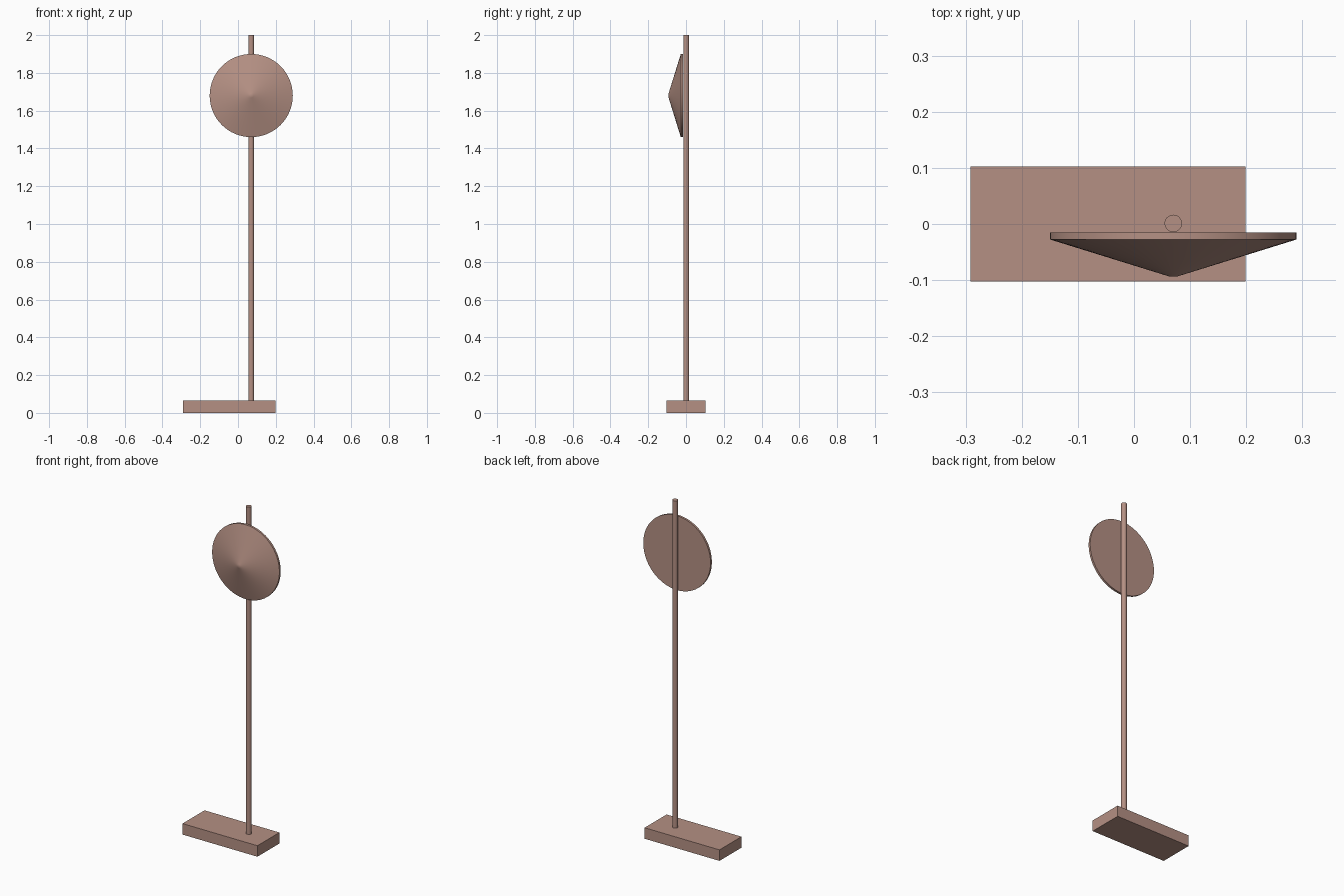
import bpy, bmesh, math
from mathutils import Matrix

if "Cube" in bpy.data.objects:
    bpy.data.objects.remove(bpy.data.objects["Cube"])

POLE_X = 0.07

mat = bpy.data.materials.new("dusty_brown")
mat.diffuse_color = (0.46, 0.28, 0.23, 1)
mat.use_nodes = True
mat.node_tree.nodes["Principled BSDF"].inputs["Base Color"].default_value = mat.diffuse_color


def finish(name, bm, smooth=None):
    bmesh.ops.recalc_face_normals(bm, faces=bm.faces)
    mesh = bpy.data.meshes.new(name)
    bm.to_mesh(mesh)
    bm.free()
    mesh.materials.append(mat)
    obj = bpy.data.objects.new(name, mesh)
    bpy.context.collection.objects.link(obj)
    if smooth:
        bpy.ops.object.select_all(action='DESELECT')
        obj.select_set(True)
        bpy.context.view_layer.objects.active = obj
        bpy.ops.object.shade_smooth_by_angle(angle=math.radians(smooth))
    return obj


def lathe(name, profile, matrix, segments, smooth):
    """Capped solid of revolution from (radius, height) points."""
    bm = bmesh.new()
    rings = [[bm.verts.new((r * math.cos(2 * math.pi * i / segments),
                            r * math.sin(2 * math.pi * i / segments), h))
              for i in range(segments)] for r, h in profile]
    for a, b in zip(rings, rings[1:]):
        for i in range(segments):
            j = (i + 1) % segments
            bm.faces.new((a[i], a[j], b[j], b[i]))
    bm.faces.new(rings[0][::-1])
    bm.faces.new(rings[-1])
    bm.transform(matrix)
    return finish(name, bm, smooth)


# Rectangular base slab
bm = bmesh.new()
bmesh.ops.create_cube(bm, size=1, matrix=Matrix.Translation((-0.046, 0, 0.0325))
                      @ Matrix.Diagonal((0.49, 0.205, 0.065, 1)))
finish("base", bm)

# Upright pole
lathe("pole", [(0.0155, 0.065), (0.0155, 2.0)],
      Matrix.Translation((POLE_X, 0.001, 0)), 32, 30)

# Shallow conical disc facing the front, with a thin rim and blunt tip
lathe("conical_disc",
      [(0.22, 0.015), (0.22, 0.0275), (0.012, 0.092), (0.006, 0.0938)],
      Matrix.Translation((POLE_X, 0, 1.68)) @ Matrix.Rotation(math.pi / 2, 4, 'X'),
      64, 30)
